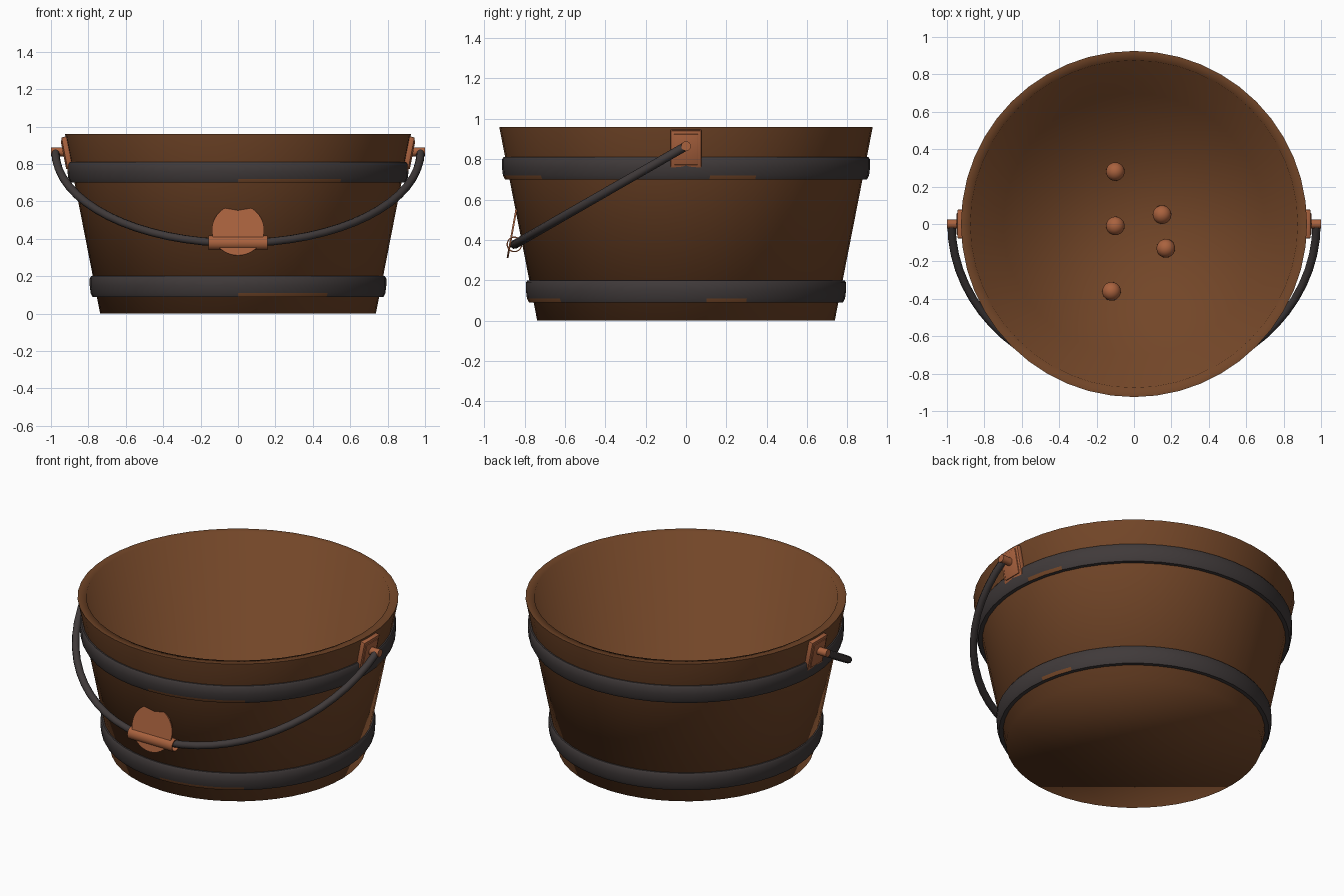
import bpy, bmesh, math
from mathutils import Vector, Matrix

cube = bpy.data.objects.get("Cube")
if cube:
    bpy.data.objects.remove(cube)

SIDES = 48


def material(name, rgb):
    m = bpy.data.materials.new(name)
    m.use_nodes = True
    m.diffuse_color = (*rgb, 1)
    m.node_tree.nodes["Principled BSDF"].inputs["Base Color"].default_value = (*rgb, 1)
    return m


wood = material("brown wood", (0.17, 0.061, 0.021))
copper = material("copper", (0.40, 0.122, 0.048))
iron = material("dark iron", (0.051, 0.042, 0.042))


def smooth(obj, angle):
    bpy.ops.object.select_all(action="DESELECT")
    obj.select_set(True)
    bpy.context.view_layer.objects.active = obj
    bpy.ops.object.shade_smooth_by_angle(angle=math.radians(angle))


def finish(name, bm, mats, angle=40):
    bmesh.ops.recalc_face_normals(bm, faces=bm.faces)
    mesh = bpy.data.meshes.new(name)
    bm.to_mesh(mesh)
    bm.free()
    obj = bpy.data.objects.new(name, mesh)
    bpy.context.collection.objects.link(obj)
    for m in mats:
        mesh.materials.append(m)
    smooth(obj, angle)
    return obj


def lathe(profile, closed, sides=SIDES):
    """Spin (radius, height) points about z; open profiles get end caps."""
    bm = bmesh.new()
    rings = []
    for r, z in profile:
        rings.append([bm.verts.new((r * math.cos(2 * math.pi * i / sides),
                                    r * math.sin(2 * math.pi * i / sides), z))
                      for i in range(sides)])
    pairs = list(zip(rings, rings[1:]))
    if closed:
        pairs.append((rings[-1], rings[0]))
    else:
        bm.faces.new(rings[0])
        bm.faces.new(rings[-1])
    for a, b in pairs:
        for i in range(sides):
            j = (i + 1) % sides
            bm.faces.new((a[i], a[j], b[j], b[i]))
    return bm


def wall(z):
    return 0.737 + 0.196 * z


# Tapered bucket with an inner floor
TOP, FLOOR, THICK = 0.96, 0.06, 0.05
finish("bucket", lathe([(wall(0), 0), (wall(TOP), TOP), (wall(TOP) - THICK, TOP),
                        (wall(FLOOR) - THICK, FLOOR)], False), [wood], 85)

# Iron hoops, with worn patches along the lower edge
for name, radius, z0 in (("upper_hoop", 0.912, 0.70), ("lower_hoop", 0.793, 0.09)):
    z1 = z0 + 0.11
    bm = lathe([(radius - 0.045, z0), (radius - 0.015, z0), (radius - 0.005, z0 + 0.02),
                (radius, z0 + 0.06), (radius, z1 - 0.012), (radius - 0.008, z1),
                (radius - 0.04, z1)], True)
    for f in bm.faces:
        c = f.calc_center_median()
        angle = math.degrees(math.atan2(c.y, c.x))
        on_edge = z0 + 0.005 < c.z < z0 + 0.015
        if on_edge and (-90 < angle < -56 or 4 < angle < 19):
            f.material_index = 1
    finish(name, bm, [iron, wood])


def block(name, size, place, bevel):
    bm = bmesh.new()
    bmesh.ops.create_cube(bm, size=1, matrix=Matrix.Diagonal((*size, 1)))
    bmesh.ops.bevel(bm, geom=bm.edges[:], offset=bevel, segments=2,
                    affect="EDGES", profile=0.5)
    bm.transform(place)
    return finish(name, bm, [copper])


# Side plates and pins
PIVOT = 0.865
tilt = math.atan(0.196)
for side, label in ((1, "left"), (-1, "right")):
    turn = Matrix.Rotation(0 if side > 0 else math.pi, 4, "Z")
    place = turn @ Matrix.Translation((wall(0.852) + 0.008, 0, 0.852)) @ Matrix.Rotation(tilt, 4, "Y")
    block(label + "_plate", (0.032, 0.155, 0.19), place, 0.008)
    block(label + "_plate_face", (0.016, 0.12, 0.155),
          place @ Matrix.Translation((0.014, 0, 0)), 0.004)
    bm = bmesh.new()
    bmesh.ops.create_cone(bm, cap_ends=True, segments=16, radius1=0.024, radius2=0.024, depth=0.09,
                          matrix=turn @ Matrix.Translation((0.955, 0, PIVOT))
                          @ Matrix.Rotation(math.pi / 2, 4, "Y"))
    finish(label + "_pin", bm, [copper])

# Swinging handle, half an ellipse in a sloping plane
curve = bpy.data.curves.new("handle", "CURVE")
curve.dimensions = "3D"
curve.bevel_depth = 0.022
curve.bevel_resolution = 2
curve.use_fill_caps = True
spline = curve.splines.new("POLY")
STEPS = 32
spline.points.add(STEPS)
for i, p in enumerate(spline.points):
    t = math.pi * i / STEPS
    p.co = (0.976 * math.cos(t), -0.85 * math.sin(t), PIVOT - 0.488 * math.sin(t), 1)
handle = bpy.data.objects.new("handle", curve)
bpy.context.collection.objects.link(handle)
curve.materials.append(iron)
bpy.ops.object.select_all(action="DESELECT")
handle.select_set(True)
bpy.context.view_layer.objects.active = handle
bpy.ops.object.convert(target="MESH")
smooth(handle, 50)

# Rolled grip around the middle of the handle
bm = lathe([(0.039, -0.157), (0.039, 0.157), (0.033, 0.157), (0.033, -0.157)], True, 20)
bm.transform(Matrix.Translation((0, -0.85, 0.378)) @ Matrix.Rotation(math.pi / 2, 4, "Y"))
finish("grip", bm, [copper])

# Round tag with a shallow notch at the top
bm = bmesh.new()
outline = []
for i in range(29):
    a = math.radians(123 + 294 * i / 28)
    outline.append((0.14 * math.cos(a), 0.138 * math.sin(a)))
outline += [(0.05, 0.126), (0.02, 0.122), (-0.02, 0.122), (-0.05, 0.126)]
face = bm.faces.new([bm.verts.new((x, 0, z)) for x, z in outline])
extruded = bmesh.ops.extrude_face_region(bm, geom=[face])["geom"]
bmesh.ops.translate(bm, vec=Vector((0, 0.009, 0)),
                    verts=[g for g in extruded if isinstance(g, bmesh.types.BMVert)])
bm.transform(Matrix.Translation((0, -0.864, 0.447)) @ Matrix.Rotation(-math.atan(0.18), 4, "X"))
finish("tag", bm, [copper])

# Small balls resting on the floor
for i, (x, y) in enumerate([(-0.1, 0.28), (-0.1, -0.01), (0.15, 0.05), (0.17, -0.13), (-0.12, -0.36)]):
    bm = bmesh.new()
    bmesh.ops.create_uvsphere(bm, u_segments=20, v_segments=12, radius=0.05,
                              matrix=Matrix.Translation((x, y, FLOOR + 0.03)))
    finish("floor_ball_%d" % (i + 1), bm, [copper])
